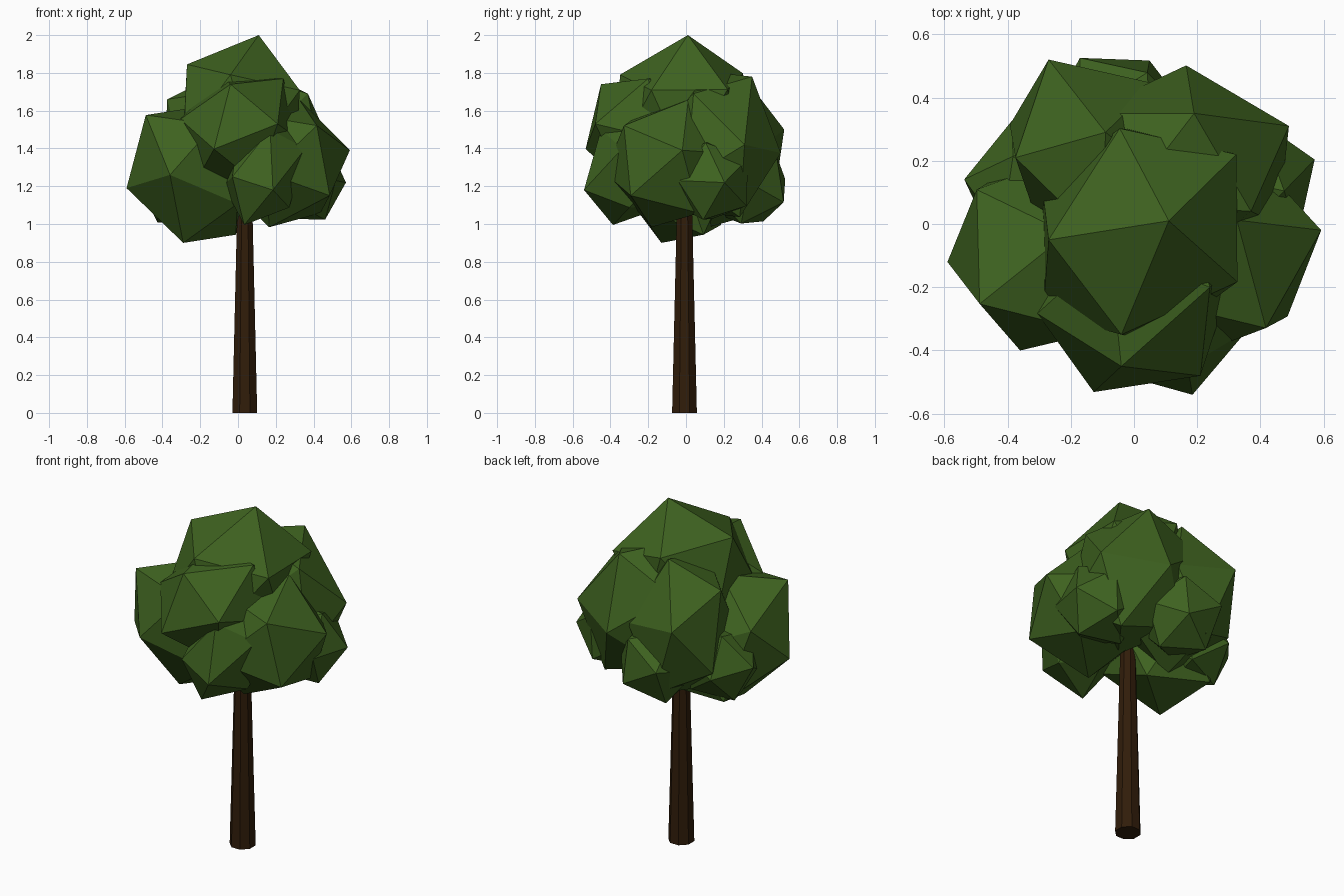
import bpy, bmesh, math
from mathutils import Vector, Matrix

if "Cube" in bpy.data.objects:
    bpy.data.objects.remove(bpy.data.objects["Cube"])


def material(name, rgb):
    m = bpy.data.materials.new(name)
    m.diffuse_color = (*rgb, 1.0)
    m.use_nodes = True
    m.node_tree.nodes["Principled BSDF"].inputs["Base Color"].default_value = m.diffuse_color
    return m


LEAF = material("leaf green", (0.048, 0.122, 0.014))
BARK = material("bark brown", (0.030, 0.012, 0.003))


def add_object(name, bm, mat):
    me = bpy.data.meshes.new(name)
    bm.to_mesh(me)
    bm.free()
    me.materials.append(mat)
    ob = bpy.data.objects.new(name, me)
    bpy.context.collection.objects.link(ob)
    return ob


def columns(a, b, c):
    return Matrix((a, b, c)).transposed()


def clump(name, centre, p, q, r):
    # twenty-sided ball, turned and stretched so one face has corners p, q, r
    c = Vector(centre)
    bm = bmesh.new()
    bmesh.ops.create_icosphere(bm, subdivisions=1, radius=1.0)
    bm.faces.ensure_lookup_table()
    face = [v.co.copy() for v in bm.faces[0].verts]
    goal = [Vector(k) - c for k in (p, q, r)]
    m = columns(*goal) @ columns(*face).inverted()
    for v in bm.verts:
        v.co = m @ v.co + c
    bmesh.ops.recalc_face_normals(bm, faces=bm.faces)
    add_object(name, bm, LEAF)


def round_clump(name, centre, radius, p, q):
    # regular version: one corner aims at p, an adjoining corner towards q
    c = Vector(centre)
    a = (Vector(p) - c).normalized()
    e = Vector(q) - c
    e = (e - a * e.dot(a)).normalized()
    f = a.cross(e)
    t = math.radians(72)
    k = 1 / math.sqrt(5)
    second = a * k + e * 2 * k
    third = a * k + (e * math.cos(t) + f * math.sin(t)) * 2 * k
    clump(name, c, *[c + d * radius for d in (a, second, third)])


# Trunk: tapered eight-sided post reaching into the crown
bm = bmesh.new()
bmesh.ops.create_cone(bm, cap_ends=True, segments=8, radius1=0.071,
                      radius2=0.038, depth=1.3,
                      matrix=Matrix.Translation((0.036, -0.008, 0.65))
                      @ Matrix.Rotation(math.radians(22.5), 4, 'Z'))
add_object("trunk", bm, BARK)

# Crown: large clumps
clump("crown_top", (0.018, -0.03, 1.585),
      (0.11, 0.01, 2.0), (-0.27, -0.05, 1.845), (-0.04, -0.35, 1.79))
clump("crown_left", (-0.25, -0.08, 1.26),
      (-0.59, -0.12, 1.19), (-0.36, -0.40, 1.26), (-0.29, -0.13, 0.90))
clump("crown_front", (0.01, -0.205, 1.50),
      (0.24, -0.20, 1.77), (-0.04, -0.45, 1.74), (0.21, -0.48, 1.53))
clump("crown_back_right", (0.15, 0.175, 1.425),
      (0.19, 0.35, 1.78), (0.49, 0.31, 1.42), (0.37, 0.04, 1.69))
clump("crown_back_left", (-0.11, 0.20, 1.39),
      (-0.09, 0.29, 1.80), (-0.375, 0.21, 1.66), (-0.27, 0.52, 1.50))
round_clump("crown_right", (0.245, -0.085, 1.32), 0.36,
            (0.59, -0.02, 1.39), (0.34, 0.02, 1.68))

# Crown: small lower clumps
clump("small_clump_front", (0.14, -0.27, 1.30),
      (0.17, -0.45, 1.50), (0.185, -0.54, 1.18), (-0.03, -0.48, 1.25))
round_clump("small_clump_left", (-0.31, 0.11, 1.20), 0.23,
            (-0.53, 0.14, 1.22), (-0.41, 0.16, 0.98))
round_clump("small_clump_back", (-0.05, 0.32, 1.21), 0.24,
            (-0.18, 0.54, 1.24), (0.02, 0.525, 1.13))
round_clump("small_clump_right", (0.345, 0.125, 1.23), 0.24,
            (0.56, 0.20, 1.22), (0.48, 0.10, 1.45))
